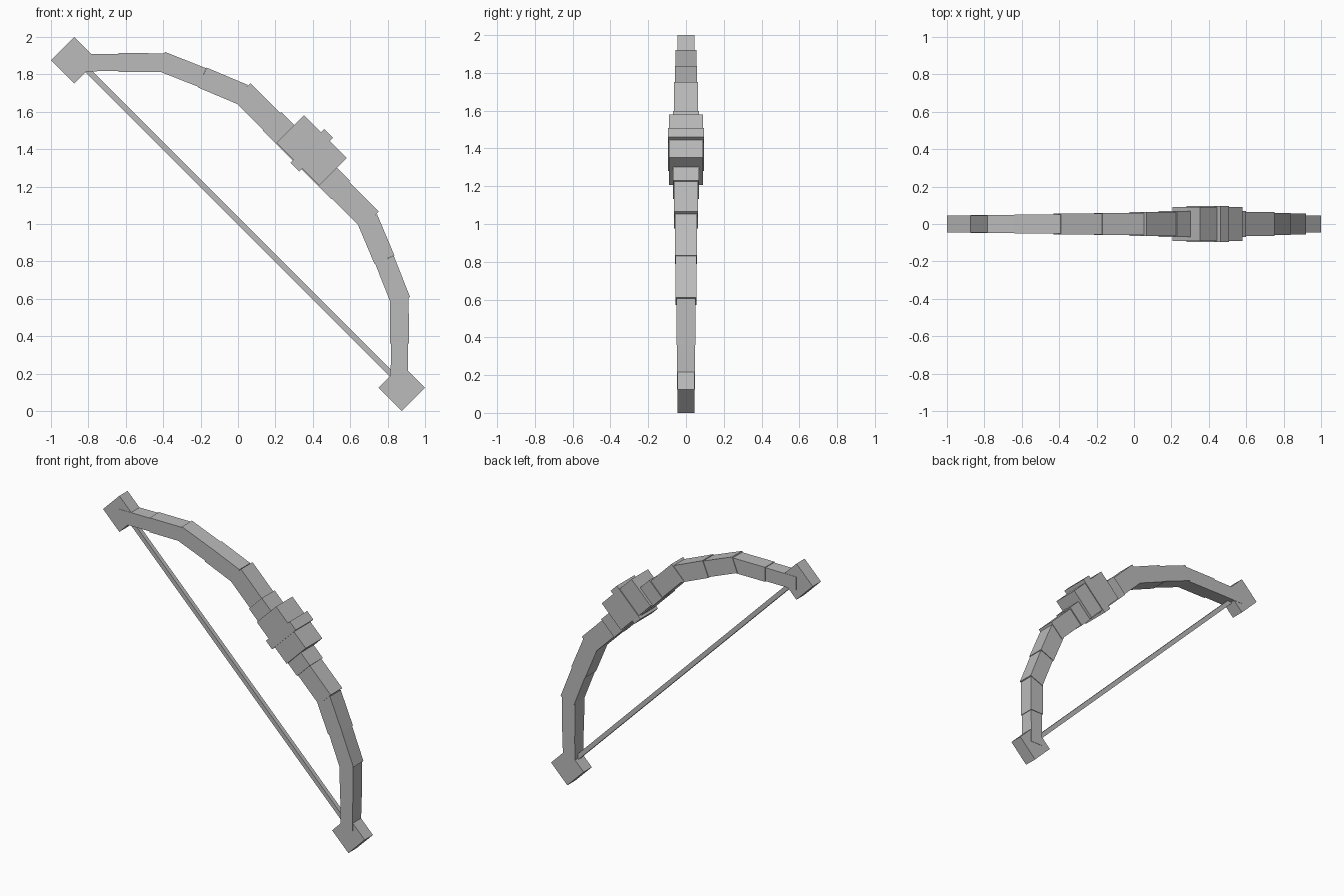
import bpy, bmesh, math
from mathutils import Matrix, Vector

cube = bpy.data.objects.get("Cube")
if cube:
    bpy.data.objects.remove(cube, do_unlink=True)

grey = bpy.data.materials.new("plain grey")
grey.use_nodes = True
colour = (0.5, 0.5, 0.5, 1)
grey.diffuse_color = colour
grey.node_tree.nodes["Principled BSDF"].inputs["Base Color"].default_value = colour

# The bow is laid out upright (X forward, Z along the limbs), then tilted 45 degrees
TILT = Matrix.Translation((0, 0, 1)) @ Matrix.Rotation(math.radians(-45), 4, 'Y')


def beam(name, start, end, thick, depth):
    """Box running from start to end, both given as (forward, along)."""
    a, b = Vector(start), Vector(end)
    d, mid = b - a, (a + b) / 2
    place = (TILT @ Matrix.Translation((mid.x, 0, mid.y))
             @ Matrix.Rotation(math.atan2(d.x, d.y), 4, 'Y')
             @ Matrix.Diagonal((thick, depth, d.length, 1)))
    bm = bmesh.new()
    bmesh.ops.create_cube(bm, size=1, matrix=place)
    mesh = bpy.data.meshes.new(name)
    bm.to_mesh(mesh)
    bm.free()
    mesh.materials.append(grey)
    obj = bpy.data.objects.new(name, mesh)
    bpy.context.collection.objects.link(obj)


# Grip: long core, wide block, and a rib around the middle
beam("grip_core", (0.517, -0.26), (0.517, 0.26), 0.14, 0.14)
beam("grip_block", (0.557, -0.161), (0.557, 0.161), 0.207, 0.18)
beam("grip_rib", (0.558, -0.033), (0.558, 0.033), 0.256, 0.192)

# Limb sections, from the grip outwards: start, end, thickness, depth
sections = [
    ("limb_root", (0.515, 0.25), (0.515, 0.485), 0.128, 0.126),
    ("limb_inner", (0.509, 0.467), (0.419, 0.688), 0.116, 0.118),
    ("limb_middle", (0.419, 0.688), (0.325, 0.905), 0.108, 0.11),
    ("limb_outer", (0.334, 0.886), (0.158, 1.063), 0.1, 0.102),
    ("limb_end", (0.158, 1.063), (-0.009, 1.228), 0.092, 0.094),
    ("limb_tip", (0, 1.1495), (0, 1.3255), 0.176, 0.09),
]
for side, s in (("upper", 1), ("lower", -1)):
    for name, p, q, thick, depth in sections:
        beam(f"{side}_{name}", (p[0], s * p[1]), (q[0], s * q[1]), thick, depth)

# String
beam("bow_string", (0.012, -1.17), (0.012, 1.17), 0.03, 0.03)
